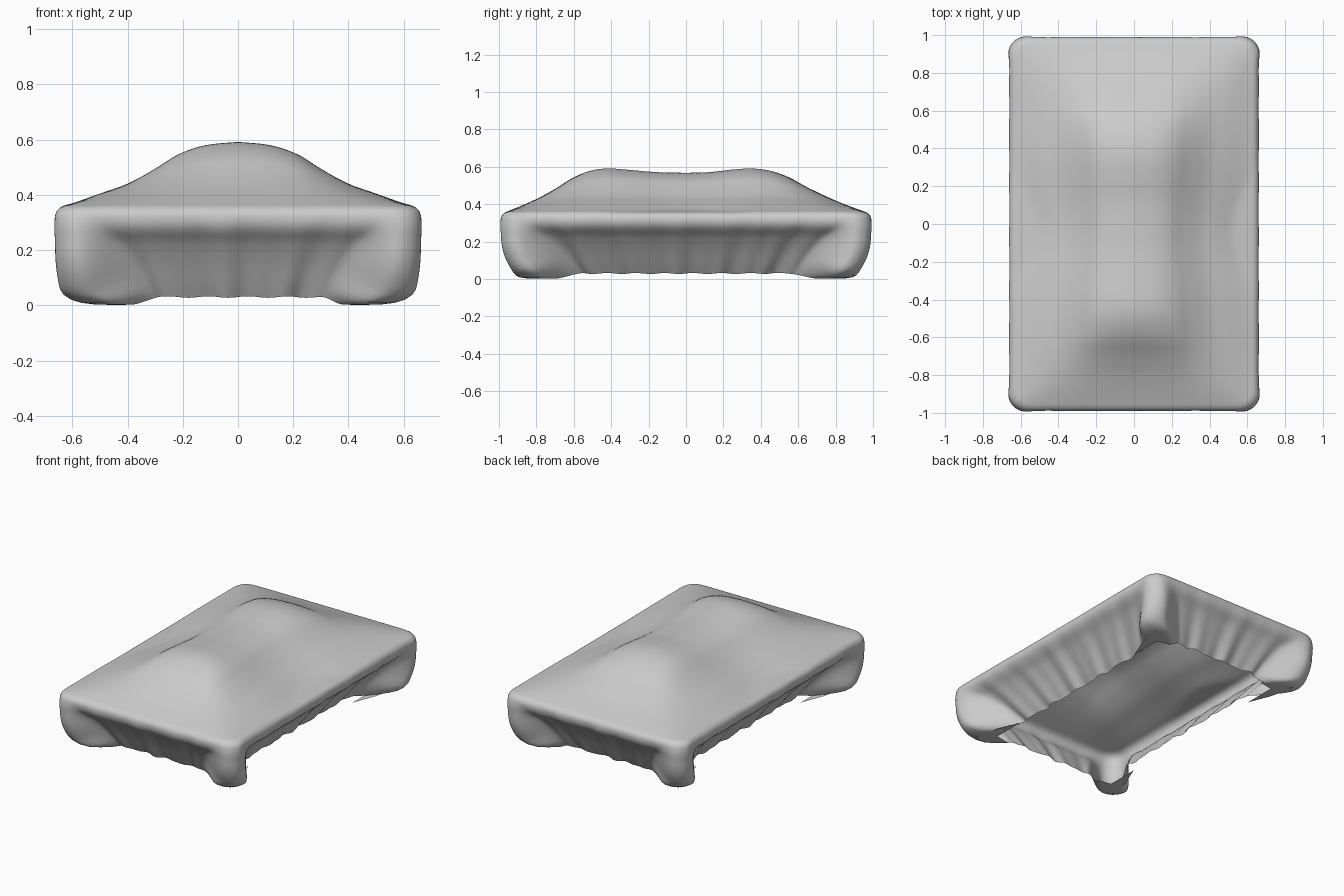
import bpy, bmesh, math

if "Cube" in bpy.data.objects:
    bpy.data.objects.remove(bpy.data.objects["Cube"])

A, B = 0.667, 0.995         # half width / half length of the draped cover
NX, NY = 54, 80             # cloth grid resolution


def curve(pts, t):
    """Smooth (Catmull-Rom style) lookup through (t, value) pairs."""
    if t <= pts[0][0]:
        return pts[0][1]
    for i in range(len(pts) - 1):
        (t0, v0), (t1, v1) = pts[i], pts[i + 1]
        if t <= t1:
            a = pts[max(i - 1, 0)]
            d = pts[min(i + 2, len(pts) - 1)]
            h = t1 - t0
            m0 = (v1 - a[1]) / (t1 - a[0]) * h
            m1 = (d[1] - v0) / (d[0] - t0) * h
            u = (t - t0) / h
            return ((2*u**3 - 3*u**2 + 1) * v0 + (u**3 - 2*u**2 + u) * m0
                    + (3*u**2 - 2*u**3) * v1 + (u**3 - u**2) * m1)
    return pts[-1][1]


def smooth(e0, e1, t):
    u = min(max((t - e0) / (e1 - e0), 0), 1)
    return u * u * (3 - 2 * u)


# silhouettes of the draped top, across and along
ACROSS = [(0, .592), (.12, .58), (.22, .547), (.3, .497), (.4, .442),
          (.5, .406), (.6, .370), (.66, .355)]
ALONG = [(-.99, .35), (-.93, .372), (-.8, .428), (-.7, .482), (-.6, .545), (-.5, .583),
         (-.41, .592), (-.3, .584), (-.15, .572), (0, .569), (.12, .572), (.25, .586),
         (.35, .592), (.45, .58), (.55, .545), (.65, .49), (.8, .42), (.92, .373), (.99, .35)]


def height(x, y):
    base, top = 0.345, 0.592
    waist = 1 + .14 * math.exp(-((y + .03) / .26) ** 2)   # narrower ridge between the humps
    gx = max((curve(ACROSS, min(abs(x) * waist, .3 + abs(x) * .56)) - base) / (top - base), .02)
    gx = min(gx, 1)
    gy = max((curve(ALONG, y) - base) / (top - base), .02)
    p = 1.6
    return base + (top - base) * max(gx**-p + gy**-p - 1, 1) ** (-1 / p)


def round_corner(x, y, r=0.1):
    """Pull a point of the A x B rectangle inside its rounded corners."""
    dx, dy = abs(x) - (A - r), abs(y) - (B - r)
    if dx > 0 and dy > 0:
        k = max(dx, dy) / math.hypot(dx, dy)
        x = math.copysign(A - r + dx * k, x)
        y = math.copysign(B - r + dy * k, y)
    return x, y


# hanging skirt: (inset, z) down the side middles and down the bulging corners
SIDE = [(.008, .34), (.004, .32), (.008, .29), (.028, .262), (.06, .235), (.085, .20),
        (.12, .15), (.15, .10), (.175, .06), (.195, .03)]
CORNER = [(.010, .34), (.004, .32), (-.002, .28), (.004, .235), (.004, .19), (.018, .13),
          (.042, .08), (.07, .035), (.095, .004), (.19, .002)]

bm = bmesh.new()

# draped top surface
grid = []
for j in range(NY + 1):
    row = []
    for i in range(NX + 1):
        x, y = round_corner((2 * i / NX - 1) * A, (2 * j / NY - 1) * B)
        x, y = x * (1 - .025 / A), y * (1 - .025 / B)
        row.append(bm.verts.new((x, y, height(x, y))))
    grid.append(row)
for j in range(NY):
    for i in range(NX):
        bm.faces.new((grid[j][i], grid[j][i+1], grid[j+1][i+1], grid[j+1][i]))

# perimeter of the grid, counter-clockwise
rim = ([(i, 0) for i in range(NX)] + [(NX, j) for j in range(NY)]
       + [(i, NY) for i in range(NX, 0, -1)] + [(0, j) for j in range(NY, 0, -1)])

# pleated skirt, tucked in along the sides and folded under at the corners
prev = [grid[j][i] for i, j in rim]
for k, ((s_in, s_z), (c_in, c_z)) in enumerate(zip(SIDE, CORNER)):
    t = k / (len(SIDE) - 1)
    ring = []
    for i, j in rim:
        x, y = (2 * i / NX - 1) * A, (2 * j / NY - 1) * B
        on_end = j in (0, NY)
        dist = A - abs(x) if on_end else B - abs(y)
        along = x if on_end else y
        w = 1 - smooth(.06 + .07 * t, .14 + .11 * t, dist)
        pleat = (1 - w) * t * (.008 * math.sin(along * 23) + .005 * math.sin(along * 41 + 1))
        side = s_in * (1 if on_end else 1.25)
        cx = c_in if c_in < 0 or k > 7 else c_in * .35     # corners stay steep sideways
        in_x = side * (1 - w) + cx * w + pleat
        in_y = side * (1 - w) + c_in * w + pleat
        z = s_z * (1 - w) + c_z * w + (1 - w) * t * .003 * math.sin(along * 31)
        x, y = round_corner(x, y)
        ring.append(bm.verts.new((x * (1 - in_x / A), y * (1 - in_y / B), max(z, 0))))
    n = len(ring)
    for a in range(n):
        b = (a + 1) % n
        bm.faces.new((prev[a], ring[a], ring[b], prev[b]))
    prev = ring

bmesh.ops.recalc_face_normals(bm, faces=bm.faces)
mesh = bpy.data.meshes.new("draped_cover")
bm.to_mesh(mesh)
bm.free()
cover = bpy.data.objects.new("draped_cover", mesh)
bpy.context.collection.objects.link(cover)
cover.modifiers.new("smooth_cloth", "SUBSURF").render_levels = 1

# loose cloth flaps lying on the floor at each corner
bm = bmesh.new()
for sx in (-1, 1):
    for sy in (-1, 1):
        for pts in ([(.56, .87), (.47, .86), (.36, .79), (.46, .77)],
                    [(.56, .86), (.46, .78), (.46, .55), (.52, .70)]):
            vs = [bm.verts.new((sx * x, sy * y, .004)) for x, y in pts]
            bm.faces.new(vs if sx * sy > 0 else vs[::-1])
mesh = bpy.data.meshes.new("corner_flaps")
bm.to_mesh(mesh)
bm.free()
flaps = bpy.data.objects.new("corner_flaps", mesh)
bpy.context.collection.objects.link(flaps)

for ob in (cover, flaps):
    bpy.ops.object.select_all(action='DESELECT')
    ob.select_set(True)
    bpy.context.view_layer.objects.active = ob
    bpy.ops.object.shade_smooth()
